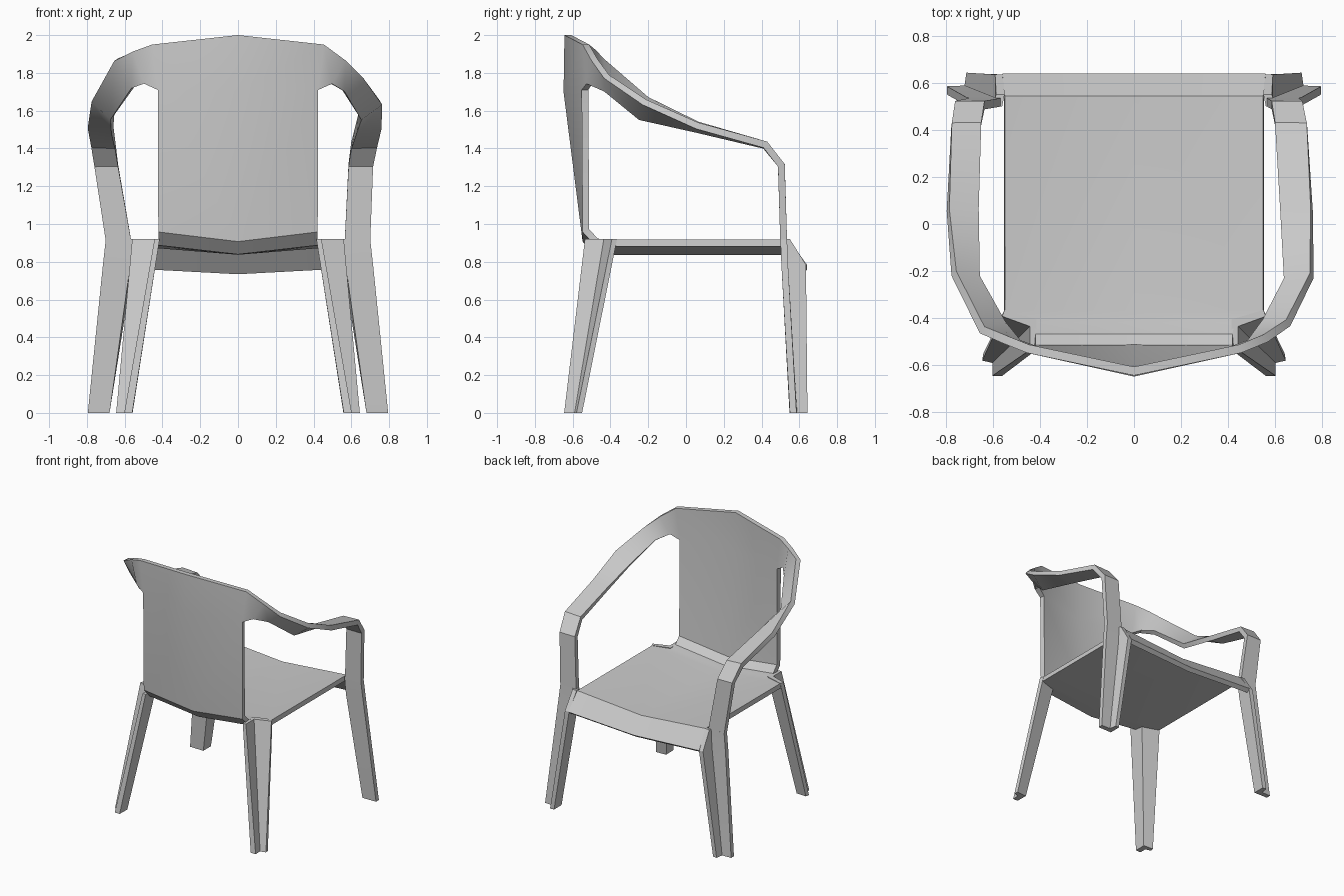
import bpy, bmesh, math
from mathutils import Vector

grey = bpy.data.materials.new("light grey plastic")
grey.diffuse_color = (0.6, 0.6, 0.6, 1)


def finish(name, bm, thickness=0, angle=30):
    bmesh.ops.remove_doubles(bm, verts=bm.verts, dist=0.0005)
    bmesh.ops.recalc_face_normals(bm, faces=bm.faces)
    me = bpy.data.meshes.new(name)
    bm.to_mesh(me)
    bm.free()
    ob = bpy.data.objects.new(name, me)
    me.materials.append(grey)
    bpy.context.collection.objects.link(ob)
    bpy.ops.object.select_all(action='DESELECT')
    ob.select_set(True)
    bpy.context.view_layer.objects.active = ob
    if thickness:
        mod = ob.modifiers.new("thickness", 'SOLIDIFY')
        mod.thickness = thickness
        mod.offset = 0
        mod.use_even_offset = True
        bpy.ops.object.modifier_apply(modifier=mod.name)
    bpy.ops.object.shade_smooth_by_angle(angle=math.radians(angle))
    return ob


def strip(bm, a, b):
    """Quad strip between two edge paths."""
    va = [bm.verts.new(p) for p in a]
    vb = [bm.verts.new(p) for p in b]
    for i in range(len(a) - 1):
        bm.faces.new((va[i], va[i + 1], vb[i + 1], vb[i]))


# Seat and back shell: half width, edge y, edge z, centre y, centre z
profile = [
    (0.56, 0.625, 0.775, 0.625, 0.745),
    (0.55, 0.535, 0.900, 0.535, 0.855),
    (0.55, -0.37, 0.900, -0.37, 0.855),
    (0.43, -0.42, 0.900, -0.42, 0.855),
    (0.42, -0.475, 0.905, -0.475, 0.857),
    (0.42, -0.53, 0.965, -0.53, 0.915),
    (0.42, -0.535, 1.71, -0.63, 1.70),
    (0.45, -0.53, 1.95, -0.625, 2.00),
]
shell = bmesh.new()
centre = [(0, cy, cz) for w, y, z, cy, cz in profile]
for s in (-1, 1):
    strip(shell, centre, [(s * w, y, z) for w, y, z, cy, cz in profile])

# Arm bands twist from the back, over the arm and down to the front legs
right_outer = [(0.45, -0.53, 1.95), (0.56, -0.485, 1.87), (0.655, -0.42, 1.78),
               (0.755, -0.22, 1.645), (0.755, 0.06, 1.52), (0.735, 0.42, 1.42),
               (0.715, 0.505, 1.31), (0.70, 0.517, 0.91)]
right_inner = [(0.42, -0.535, 1.71), (0.49, -0.51, 1.745), (0.555, -0.42, 1.71),
               (0.645, -0.24, 1.565), (0.625, 0.06, 1.50), (0.60, 0.42, 1.415),
               (0.585, 0.505, 1.31), (0.565, 0.517, 0.91)]
left_outer = [(0.45, -0.53, 1.95), (0.55, -0.49, 1.915), (0.645, -0.45, 1.87),
              (0.765, -0.21, 1.66), (0.79, 0.06, 1.525), (0.775, 0.42, 1.42),
              (0.76, 0.505, 1.31), (0.70, 0.517, 0.91)]
left_inner = [(0.42, -0.535, 1.71), (0.49, -0.51, 1.745), (0.555, -0.43, 1.725),
              (0.665, -0.23, 1.565), (0.665, 0.06, 1.50), (0.65, 0.42, 1.415),
              (0.635, 0.505, 1.31), (0.565, 0.517, 0.91)]
strip(shell, right_outer, right_inner)
strip(shell, [(-x, y, z) for x, y, z in left_outer],
      [(-x, y, z) for x, y, z in left_inner])
finish("seat_back_and_arms", shell, 0.036, 35)


def leg(name, rings, s):
    """Loft an L-shaped section through (z, outline) rings."""
    bm = bmesh.new()
    loops = [[bm.verts.new((s * x, y, z)) for x, y in pts] for z, pts in rings]
    n = len(loops[0])
    for a, b in zip(loops, loops[1:]):
        for i in range(n):
            j = (i + 1) % n
            bm.faces.new((a[i], a[j], b[j], b[i]))
    bm.faces.new(loops[0])
    bm.faces.new(loops[-1])
    finish(name, bm)


# L-section legs, open towards the outside corner
front_rings = [
    (0.92, [(0.56, 0.50), (0.70, 0.50), (0.70, 0.535), (0.59, 0.535), (0.585, 0.55), (0.55, 0.55)]),
    (0.785, [(0.57, 0.505), (0.715, 0.505), (0.715, 0.54), (0.60, 0.54), (0.59, 0.635), (0.555, 0.635)]),
    (0.0, [(0.68, 0.548), (0.795, 0.55), (0.795, 0.585), (0.72, 0.588), (0.712, 0.643), (0.68, 0.64)]),
]
rear_rings = [
    (0.92, [(0.415, -0.405), (0.55, -0.365), (0.56, -0.392), (0.442, -0.435), (0.442, -0.535), (0.415, -0.535)]),
    (0.0, [(0.558, -0.555), (0.64, -0.55), (0.645, -0.58), (0.602, -0.59), (0.602, -0.645), (0.56, -0.645)]),
]
for side, s in (("left", -1), ("right", 1)):
    leg("front_leg_" + side, front_rings, s)
    leg("rear_leg_" + side, rear_rings, s)
